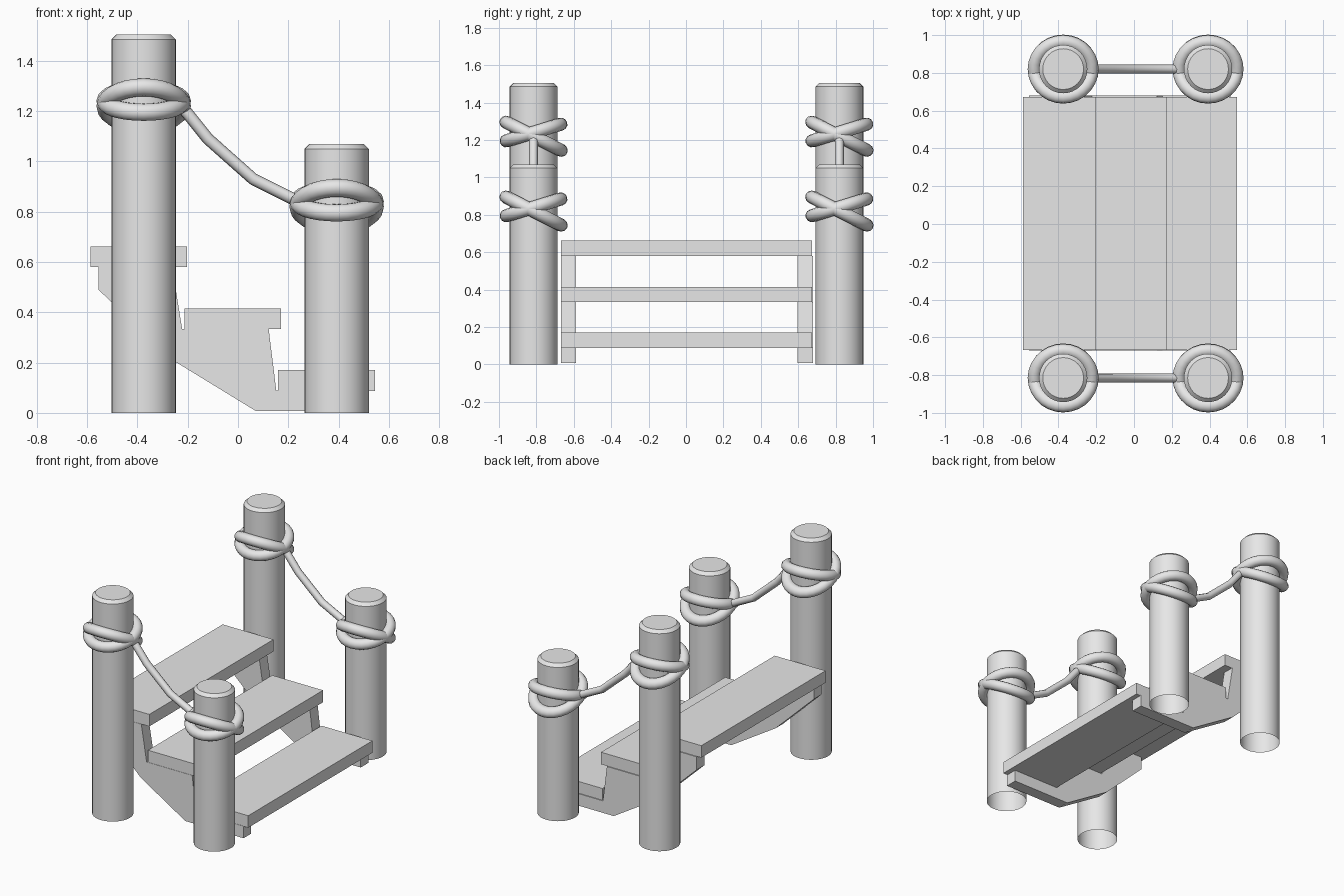
import bpy
import bmesh
from math import radians

default = bpy.data.objects.get("Cube")
if default:
    bpy.data.objects.remove(default, do_unlink=True)

# One plain grey for everything
GREY = (0.8, 0.8, 0.8, 1)
grey = bpy.data.materials.new("plain grey")
grey.use_nodes = True
grey.diffuse_color = GREY
grey.node_tree.nodes["Principled BSDF"].inputs["Base Color"].default_value = GREY


def select_only(obj):
    bpy.ops.object.select_all(action='DESELECT')
    obj.select_set(True)
    bpy.context.view_layer.objects.active = obj


def smooth(obj, angle=30):
    select_only(obj)
    bpy.ops.object.shade_smooth_by_angle(angle=radians(angle))


def add_mesh(name, bm):
    bmesh.ops.recalc_face_normals(bm, faces=bm.faces)
    mesh = bpy.data.meshes.new(name)
    bm.to_mesh(mesh)
    bm.free()
    mesh.materials.append(grey)
    obj = bpy.data.objects.new(name, mesh)
    bpy.context.collection.objects.link(obj)
    return obj


def extrude_profile(name, points, y0, y1):
    """Solid from an x-z outline running from y0 to y1."""
    bm = bmesh.new()
    face = bm.faces.new([bm.verts.new((x, y0, z)) for x, z in points])
    out = bmesh.ops.extrude_face_region(bm, geom=[face])
    # keep the starting outline as the other cap
    moved = [v for v in out["geom"] if isinstance(v, bmesh.types.BMVert)]
    bmesh.ops.translate(bm, verts=moved, vec=(0, y1 - y0, 0))
    if len([f for f in bm.faces if abs(f.normal.y) > 0.9]) < 2 and face.is_valid is False:
        bm.faces.new([v for v in bm.verts if v not in moved])
    return add_mesh(name, bm)


def post(name, x, y, height):
    """Round post with a chamfered top and an open foot."""
    bm = bmesh.new()
    bmesh.ops.create_cone(bm, cap_ends=True, segments=32, radius1=0.128,
                          radius2=0.128, depth=height)
    bmesh.ops.translate(bm, verts=bm.verts, vec=(x, y, height / 2))
    rim = [e for e in bm.edges if all(v.co.z > height - 0.01 for v in e.verts)]
    bmesh.ops.bevel(bm, geom=rim, offset=0.02, segments=1, affect='EDGES')
    foot = [f for f in bm.faces if all(v.co.z < 0.01 for v in f.verts)]
    bmesh.ops.delete(bm, geom=foot, context='FACES_ONLY')
    smooth(add_mesh(name, bm))


def rope_loop(name, x, y, z, tilt, stretch):
    bpy.ops.mesh.primitive_torus_add(location=(x, y, z), rotation=(radians(tilt), 0, 0),
                                     major_segments=28, minor_segments=12,
                                     major_radius=0.153, minor_radius=0.035)
    obj = bpy.context.object
    obj.name = name
    obj.scale.y = stretch
    obj.data.materials.append(grey)
    smooth(obj, 60)


def hanging_rope(name, points, y):
    curve = bpy.data.curves.new(name, 'CURVE')
    curve.dimensions = '3D'
    curve.bevel_depth = 0.024
    curve.bevel_resolution = 2
    spline = curve.splines.new('POLY')
    spline.points.add(len(points) - 1)
    for p, (x, z) in zip(spline.points, points):
        p.co = (x, y, z, 1)
    curve.materials.append(grey)
    obj = bpy.data.objects.new(name, curve)
    bpy.context.collection.objects.link(obj)
    select_only(obj)
    bpy.ops.object.convert(target='MESH')
    smooth(bpy.context.object, 60)


# Posts, rope loops and hanging ropes on both sides
SAG = [(-0.25, 1.24), (-0.2, 1.19), (-0.12, 1.09), (0.06, 0.93), (0.22, 0.85), (0.28, 0.83)]
for side, y in (("right", -0.815), ("left", 0.82)):
    for level, x, height, tie in (("tall", -0.375, 1.505, 1.22), ("short", 0.392, 1.07, 0.82)):
        post(f"{level}_post_{side}", x, y, height)
        rope_loop(f"{level}_rope_loop_a_{side}", x, y, tie, -27, 1.07)
        rope_loop(f"{level}_rope_loop_b_{side}", x, y, tie + 0.02, 17, 1.0)
    hanging_rope(f"hanging_rope_{side}", SAG, y)

# Stair treads
for name, x0, x1, z0 in (("top_tread", -0.587, -0.203, 0.58),
                         ("middle_tread", -0.213, 0.171, 0.333),
                         ("bottom_tread", 0.16, 0.544, 0.088)):
    z1 = z0 + 0.082
    extrude_profile(name, [(x0, z0), (x1, z0), (x1, z1), (x0, z1)], -0.667, 0.673)

# Stepped side supports
STRINGER = [(-0.555, 0.58), (-0.555, 0.49), (-0.265, 0.213), (0.07, 0.008), (0.51, 0.008),
            (0.51, 0.09), (0.152, 0.09), (0.122, 0.333), (-0.222, 0.333), (-0.262, 0.58)]
extrude_profile("stringer_right", STRINGER, -0.669, -0.588)
extrude_profile("stringer_left", STRINGER, 0.595, 0.679)
